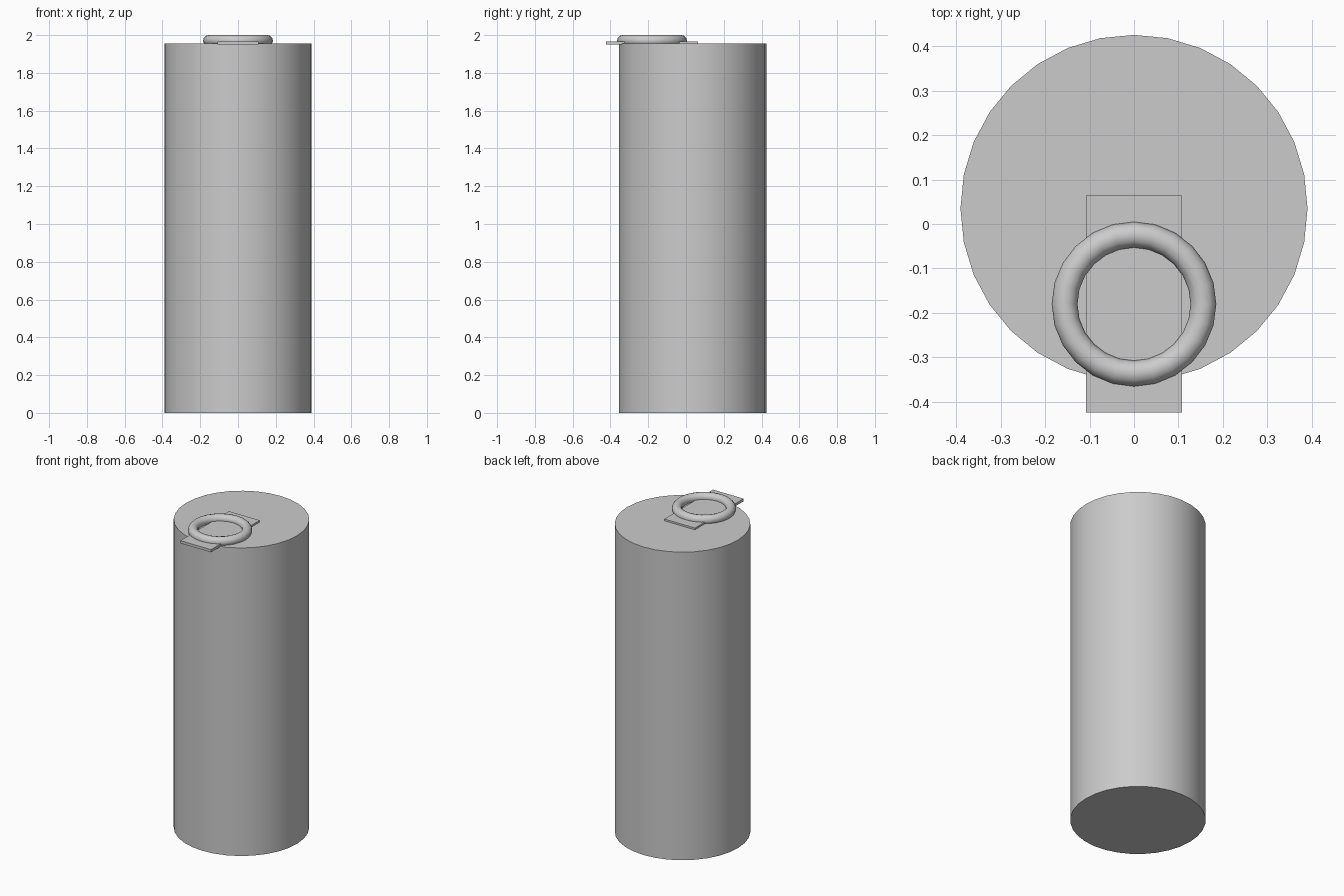
import bpy
from math import radians

if "Cube" in bpy.data.objects:
    bpy.data.objects.remove(bpy.data.objects["Cube"])


def finish(name, smooth=True):
    ob = bpy.context.object
    ob.name = name
    if smooth:
        bpy.ops.object.shade_smooth_by_angle(angle=radians(40))
    return ob


# Main upright drum
H = 1.956
bpy.ops.mesh.primitive_cylinder_add(vertices=32, radius=0.39, depth=H,
                                    location=(0, 0.035, H / 2))
finish("body")

# Thin tab lying across the front edge of the top
bpy.ops.mesh.primitive_cube_add(size=1, location=(0, -0.18, 1.959))
tab = finish("top_tab", smooth=False)
tab.scale = (0.215, 0.488, 0.017)

# Pull ring resting on the tab
bpy.ops.mesh.primitive_torus_add(major_segments=24, minor_segments=12,
                                 major_radius=0.156, minor_radius=0.029,
                                 location=(0, -0.18, 1.971))
finish("ring").data.shade_smooth()
